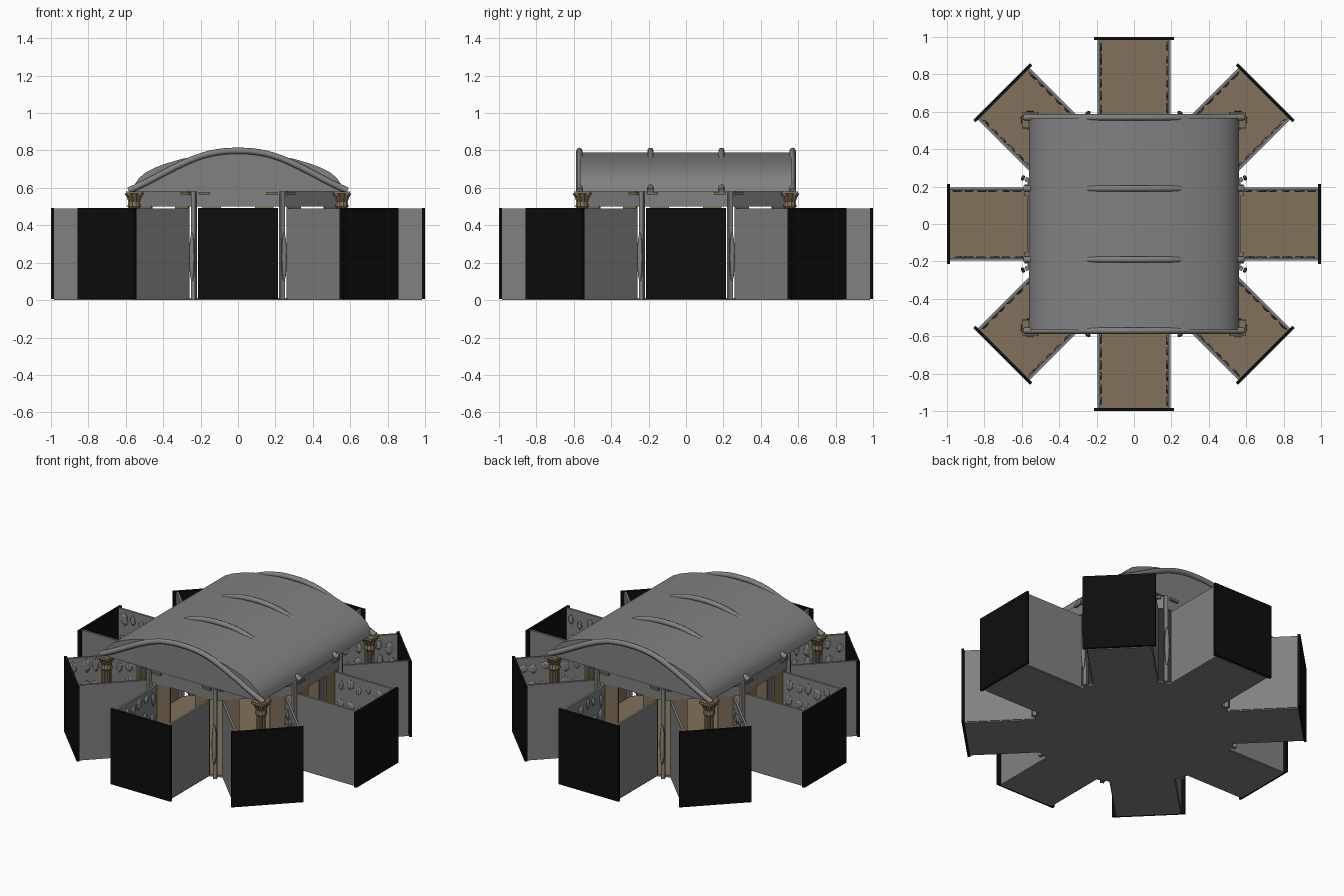
import bpy, bmesh, math, random
from mathutils import Matrix, Vector

if "Cube" in bpy.data.objects:
    bpy.data.objects.remove(bpy.data.objects["Cube"])

random.seed(4)


def material(name, rgb):
    m = bpy.data.materials.new(name)
    m.diffuse_color = (*rgb, 1)
    m.use_nodes = True
    m.node_tree.nodes["Principled BSDF"].inputs["Base Color"].default_value = m.diffuse_color
    return m


GREY = material("stone grey", (0.22, 0.22, 0.22))
TAN = material("warm tan", (0.22, 0.165, 0.105))
BLACK = material("black", (0.004, 0.004, 0.004))
TURNS = [Matrix.Rotation(i * math.pi / 4, 4, 'Z') for i in range(8)]
R = 0.57                                  # apothem of the octagonal hall
HALF = R * math.tan(math.pi / 8)          # half of one octagon side


def finish(name, bm, *mats, smooth=False):
    me = bpy.data.meshes.new(name)
    bmesh.ops.recalc_face_normals(bm, faces=bm.faces)
    bm.to_mesh(me)
    bm.free()
    ob = bpy.data.objects.new(name, me)
    bpy.context.collection.objects.link(ob)
    for m in mats:
        me.materials.append(m)
    if smooth:
        bpy.ops.object.select_all(action='DESELECT')
        ob.select_set(True)
        bpy.context.view_layer.objects.active = ob
        bpy.ops.object.shade_smooth_by_angle(angle=math.radians(35))
    return ob


def box(bm, lo, hi, turn=Matrix()):
    lo, hi = Vector(lo), Vector(hi)
    size = Matrix.Diagonal((*(hi - lo), 1))
    bmesh.ops.create_cube(bm, size=1, matrix=turn @ Matrix.Translation((lo + hi) / 2) @ size)


def radial_boxes(name, mat, boxes):
    """Repeat boxes around the eight sides; +x points outward."""
    bm = bmesh.new()
    for t in TURNS:
        for lo, hi in boxes:
            box(bm, lo, hi, t)
    return finish(name, bm, mat)


def extrude_profile(name, points, vec, *mats):
    bm = bmesh.new()
    face = bm.faces.new([bm.verts.new(p) for p in points])
    ext = bmesh.ops.extrude_face_region(bm, geom=[face])
    verts = [v for v in ext["geom"] if isinstance(v, bmesh.types.BMVert)]
    bmesh.ops.translate(bm, verts=verts, vec=vec)
    if face.is_valid is False or len(bm.faces) == len(points) + 1:
        bm.faces.new([v for v in list(bm.verts)[:len(points)]])
    return finish(name, bm, *mats, smooth=True)


# Star-shaped floor: one outline with a notch between neighbouring arms
outline = []
for t in TURNS:
    for p in [(R, -0.19), (0.985, -0.19), (0.985, 0.19), (R, 0.19)]:
        outline.append(t @ Vector((*p, 0)))
floor = extrude_profile("floor", outline, (0, 0, 0.012), GREY, TAN)
for p in floor.data.polygons:
    p.material_index = int(p.center.z > 0.01)

# Side walls and dark end panels of the eight open bays
radial_boxes("bay_walls", GREY, [((R, s - 0.007, 0.006), (0.985, s + 0.007, 0.49))
                                 for s in (-0.188, 0.188)])
radial_boxes("end_panels", BLACK, [((0.984, -0.215, 0.005), (1.0, 0.215, 0.492))])

# Carved relief on the inner wall faces
bm = bmesh.new()
for t in TURNS:
    for s in (-1, 1):
        for i in range(18):
            x = 0.62 + 0.065 * (i % 6) + random.uniform(-0.01, 0.01)
            z = 0.2 + 0.11 * (i // 6) + random.uniform(-0.02, 0.02)
            m = t @ Matrix.Translation((x, s * 0.18, z)) @ Matrix.Diagonal(
                (random.uniform(0.016, 0.03), 0.012, random.uniform(0.025, 0.05), 1))
            bmesh.ops.create_icosphere(bm, subdivisions=1, radius=1, matrix=m)
finish("wall_relief", bm, GREY)

# Doorways: lintels, tan leaves, little tan brackets
radial_boxes("lintels", GREY, [((R - 0.015, -HALF, 0.5), (R, HALF, 0.58))])
radial_boxes("door_leaves", TAN, [((R - 0.012, s - 0.05, 0.012), (R - 0.002, s + 0.05, 0.5))
                                  for s in (-0.14, 0.14)])
radial_boxes("brackets", TAN, [((R - 0.005, s - 0.03, 0.563), (R + 0.015, s + 0.03, 0.578))
                               for s in (-0.18, 0.18)])

# Corner posts of the hall, with a slim oval ornament outside each
posts, ovals = bmesh.new(), bmesh.new()
corner = R / math.cos(math.pi / 8)
for t in TURNS:
    turn = t @ Matrix.Rotation(math.pi / 8, 4, 'Z')
    box(posts, (corner - 0.012, -0.012, 0), (corner + 0.012, 0.012, 0.58), turn)
    m = turn @ Matrix.Translation((corner + 0.026, 0, 0.23)) @ Matrix.Diagonal((0.01, 0.016, 0.13, 1))
    bmesh.ops.create_uvsphere(ovals, u_segments=10, v_segments=10, radius=1, matrix=m)
finish("corner_posts", posts, GREY)
finish("oval_ornaments", ovals, GREY, smooth=True)

# Vaulted roof with closed gables
half = [(0.562, 0.58), (0.553, 0.618), (0.53, 0.652), (0.49, 0.685), (0.44, 0.71),
        (0.38, 0.732), (0.3, 0.755), (0.2, 0.774), (0.1, 0.785)]
profile = half + [(0, 0.788)] + [(-x, z) for x, z in reversed(half)]
extrude_profile("roof", [(x, -0.568, z) for x, z in profile], (0, 1.136, 0), GREY)

# Arched ribs: they break through the roof only at the crown and eaves
rib = [(0.585, 0.585), (0.48, 0.635), (0.38, 0.688), (0.28, 0.737), (0.19, 0.772), (0.1, 0.792)]
path = rib + [(0, 0.798)] + [(-x, z) for x, z in reversed(rib)]
curve = bpy.data.curves.new("arched_ribs", 'CURVE')
curve.dimensions = '3D'
curve.bevel_depth = 0.017
curve.bevel_resolution = 2
curve.resolution_u = 4
curve.use_fill_caps = True
curve.materials.append(GREY)
for y in (-0.57, -0.19, 0.19, 0.57):
    sp = curve.splines.new('BEZIER')
    sp.bezier_points.add(len(path) - 1)
    for bp, (x, z) in zip(sp.bezier_points, path):
        bp.co = (x, y, z)
        bp.handle_left_type = bp.handle_right_type = 'AUTO'
bpy.context.collection.objects.link(bpy.data.objects.new("arched_ribs", curve))

# Fluted corner columns with flared capitals
bm = bmesh.new()
for sx in (-1, 1):
    for sy in (-1, 1):
        at = Matrix.Translation((sx * 0.555, sy * 0.555, 0))
        rings = []
        for z, r, flute in [(0.05, 0.034, 0.84), (0.49, 0.029, 0.84), (0.5, 0.036, 1),
                            (0.525, 0.032, 0.85), (0.55, 0.041, 0.85), (0.57, 0.054, 0.9)]:
            rings.append([bm.verts.new(at @ Vector((
                r * (1 if k % 2 else flute) * math.cos(k * math.pi / 12),
                r * (1 if k % 2 else flute) * math.sin(k * math.pi / 12), z))) for k in range(24)])
        for a, b in zip(rings, rings[1:]):
            for k in range(24):
                n = (k + 1) % 24
                bm.faces.new((a[k], a[n], b[n], b[k]))
        box(bm, (-0.045, -0.045, 0.01), (0.045, 0.045, 0.05), at)
        box(bm, (-0.043, -0.043, 0.565), (0.043, 0.043, 0.582), at)
finish("corner_columns", bm, TAN)
